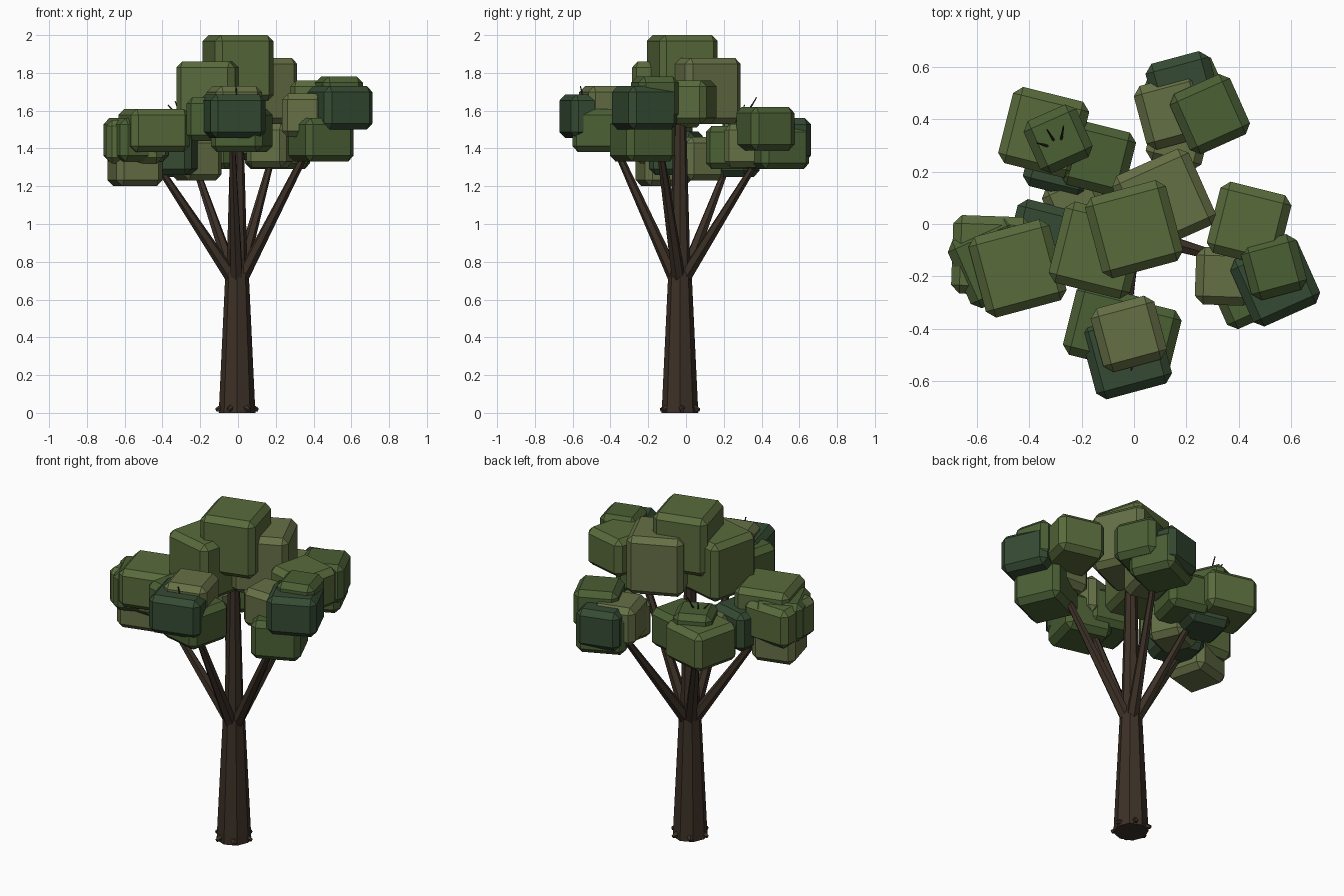
import bpy, math
from mathutils import Vector

if "Cube" in bpy.data.objects:
    bpy.data.objects.remove(bpy.data.objects["Cube"])


def material(name, rgb):
    m = bpy.data.materials.new(name)
    m.diffuse_color = (*rgb, 1)
    m.use_nodes = True
    m.node_tree.nodes["Principled BSDF"].inputs["Base Color"].default_value = m.diffuse_color
    return m


BARK = material("bark", (0.045, 0.03, 0.02))
LEAF = {
    "o": material("leaf_olive", (0.13, 0.16, 0.06)),
    "g": material("leaf_green", (0.1, 0.145, 0.045)),
    "m": material("leaf_mid", (0.07, 0.115, 0.035)),
    "d": material("leaf_dark", (0.036, 0.07, 0.033)),
}
SIDE = {"L": 0.32, "P": 0.3, "M": 0.28, "N": 0.252, "S": 0.22}
TURN = {"+": 15, "*": 24, "-": -14, "=": -2}


def limb(name, a, b, r1, r2, sides=6):
    """Tapered flat-sided limb from a to b."""
    d = b - a
    bpy.ops.mesh.primitive_cone_add(vertices=sides, radius1=r1, radius2=r2,
                                    depth=d.length, location=(a + b) / 2)
    ob = bpy.context.object
    ob.name = name
    ob.rotation_mode = 'QUATERNION'
    ob.rotation_quaternion = d.to_track_quat('Z', 'Y')
    ob.data.materials.append(BARK)


def leaf_block(name, code, x, y, top, height):
    """Chamfered foliage box; code gives shade, side class and turn."""
    shade, size, turn = code
    bpy.ops.mesh.primitive_cube_add(size=1, location=(x, y, top - height / 2),
                                    rotation=(0, 0, math.radians(TURN[turn])))
    ob = bpy.context.object
    ob.name = name
    ob.scale = (SIDE[size], SIDE[size], height)
    bpy.ops.object.transform_apply(location=False, rotation=False, scale=True)
    bev = ob.modifiers.new("chamfer", 'BEVEL')
    bev.width = 0.032
    bev.segments = 1
    ob.data.materials.append(LEAF[shade])


def polar(angle, r, z):
    return Vector((r * math.cos(angle), r * math.sin(angle), z))


# Trunk and its thinner central continuation
C = Vector((-0.005, -0.032, 0))
UP = Vector((0, 0, 1))
limb("trunk", C, C + UP * 0.74, 0.097, 0.062, 8)
limb("upper_trunk", C + UP * 0.73, C + UP * 1.65, 0.056, 0.03, 8)

# Small root nubs around the base
for i in range(6):
    a = math.tau * i / 6 + 0.1
    limb(f"root_{i + 1}", C + polar(a, 0.08, 0.026), C + polar(a, 0.112, 0.015), 0.02, 0.01, 5)

# Foliage clusters: code, x, y, top
clusters = {
    "crown": [("gL+", 0, -0.02, 2), ("gL-", -0.14, -0.1, 1.86), ("oL*", 0.115, 0.09, 1.88)],
    "right": [("gM-", 0.44, 0, 1.76), ("mS+", 0.535, -0.165, 1.78),
              ("dM*", 0.54, -0.22, 1.73), ("mM*", 0.44, -0.23, 1.56),
              ("oS=", 0.345, -0.2, 1.69)],
    "back_right": [("mN*", 0.29, 0.42, 1.62), ("oN+", 0.145, 0.43, 1.57),
                   ("dN+", 0.19, 0.515, 1.56), ("mM*", 0.21, 0.48, 1.52),
                   ("oS-", 0.17, 0.33, 1.53)],
    "back_left": [("gP-", -0.345, 0.35, 1.535), ("mS*", -0.29, 0.325, 1.59),
                  ("mN-", -0.137, 0.25, 1.52), ("dN-", -0.28, 0.245, 1.48),
                  ("oS*", -0.22, 0.07, 1.46)],
    "left": [("gL+", -0.445, -0.17, 1.61), ("gP=", -0.545, -0.12, 1.55),
             ("mM*", -0.54, -0.15, 1.56), ("oN+", -0.545, -0.12, 1.43),
             ("dN-", -0.345, -0.05, 1.49)],
    "front": [("oN+", -0.02, -0.42, 1.73), ("mM-", -0.11, -0.39, 1.67),
              ("dP+", -0.03, -0.495, 1.685), ("mM-", 0.02, -0.44, 1.61)],
}
for key, blocks in clusters.items():
    height = 0.35 if key == "crown" else 0.23
    for i, (code, *pos) in enumerate(blocks):
        leaf_block(f"leaf_{key}_{i + 1}", code, *pos, height)
    # Branch from the trunk top into the middle of the cluster
    if key != "crown":
        tip = sum((Vector(b[1:]) for b in blocks), Vector()) / len(blocks) - UP * 0.13
        out = tip - C
        out.z = 0
        limb("branch_" + key, C + out.normalized() * 0.03 + UP * 0.72, tip, 0.036, 0.014)

# Bare twigs fanning out of the back left foliage
T = Vector((-0.285, 0.285, 1.57))
for i in range(3):
    a = math.radians(80 + 42 * i)
    limb(f"twig_{i + 1}", T + polar(a, 0.03, 0), T + polar(a, 0.09, 0.1 - 0.02 * i), 0.006, 0.003, 5)
# One small twig at the front
F = Vector((-0.01, -0.54, 1.66))
limb("twig_front", F, F + Vector((0, -0.02, 0.07)), 0.006, 0.003, 5)
